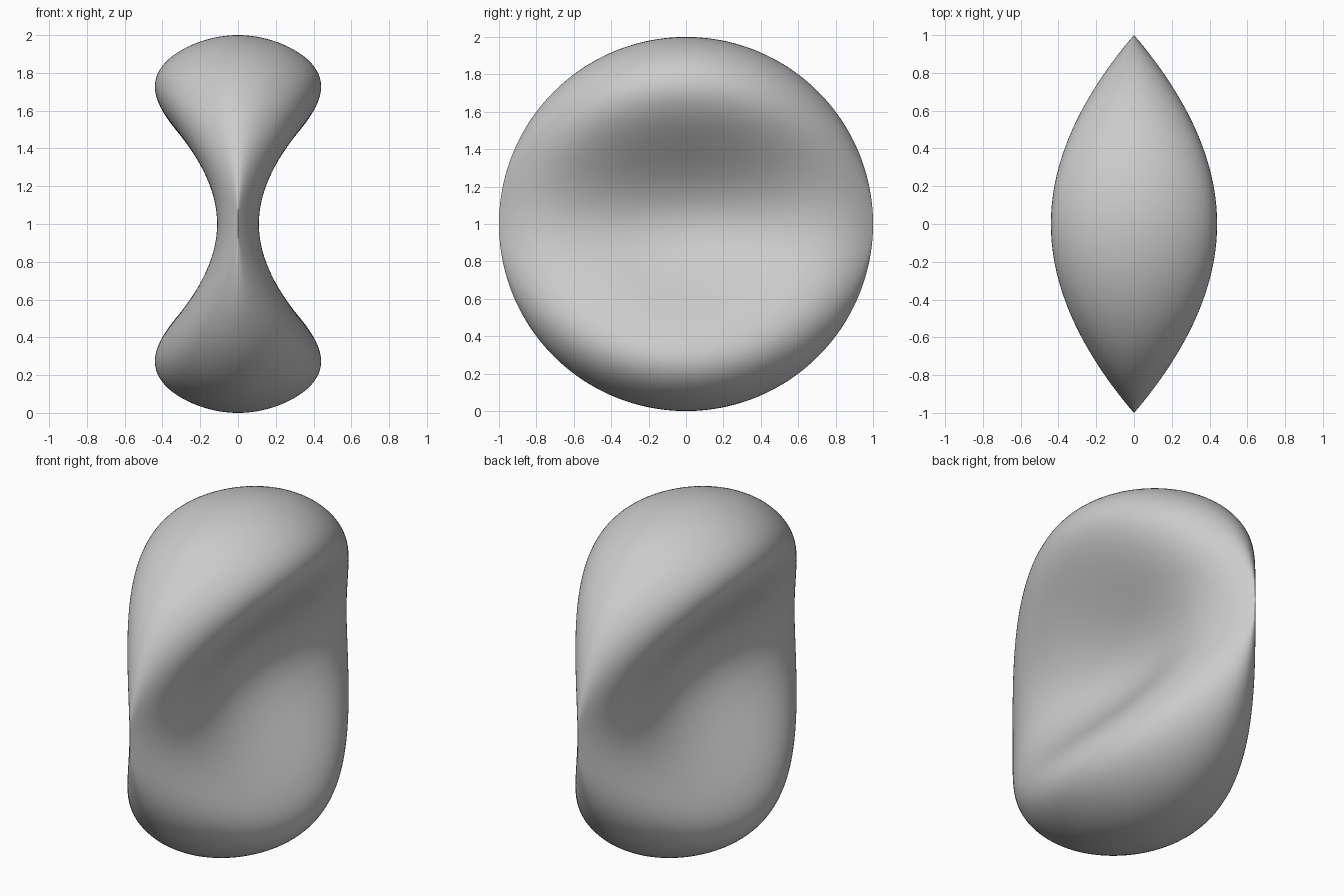
import bpy, bmesh, math
from mathutils import Matrix

if "Cube" in bpy.data.objects:
    bpy.data.objects.remove(bpy.data.objects["Cube"])

# One flat grey
grey = bpy.data.materials.new("plain grey")
grey.diffuse_color = (0.6, 0.6, 0.6, 1)
grey.use_nodes = True
grey.node_tree.nodes["Principled BSDF"].inputs["Base Color"].default_value = grey.diffuse_color


def thickness(t, u):
    """Half thickness factor: t = squared y, u = squared relative height in the section.
    Deep dimple at the middle (t = 0), fading to a plain lens at the tips (t = 1)."""
    centre = 0.03 + 0.38 * t
    rise = 1.632 + (0.38 - 1.632) * t
    fall = 0.9 * (1 - t)
    return centre + rise * u - fall * u * u


# Pinched disc: a unit sphere with its poles on the y axis, squeezed along x
bm = bmesh.new()
bmesh.ops.create_uvsphere(bm, u_segments=160, v_segments=120, radius=1,
                          matrix=Matrix.Rotation(math.pi / 2, 4, 'X'))
for v in bm.verts:
    x, y, z = v.co
    s = math.sqrt(max(0.0, 1 - y * y))          # size of the section at this y
    u = min(1.0, (z / s) ** 2) if s > 1e-4 else 0.0
    v.co = (x * s * thickness(y * y, u), y, z + 1)
bmesh.ops.recalc_face_normals(bm, faces=bm.faces)
for f in bm.faces:
    f.smooth = True

mesh = bpy.data.meshes.new("pinched_disc")
bm.to_mesh(mesh)
bm.free()
mesh.materials.append(grey)
body = bpy.data.objects.new("pinched_disc", mesh)
bpy.context.collection.objects.link(body)
